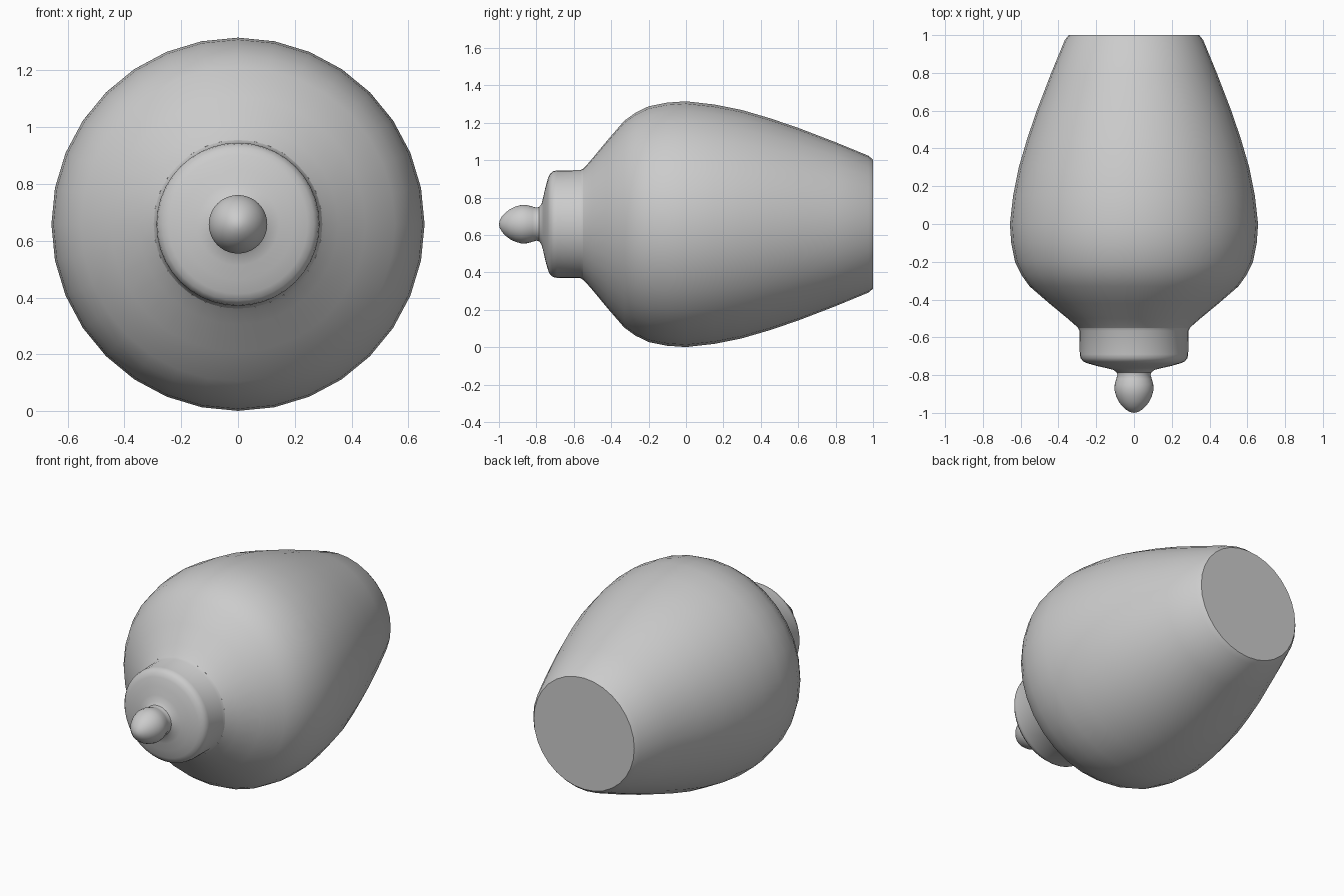
import bpy, bmesh, math

if "Cube" in bpy.data.objects:
    bpy.data.objects.remove(bpy.data.objects["Cube"])

CENTRE_Z = 0.658


def lathe(name, profile, sides):
    """Turn a list of (y, radius) points around the horizontal y axis."""
    bm = bmesh.new()
    rings = []
    for y, r in profile:
        if r == 0:
            rings.append([bm.verts.new((0, y, 0))])
            continue
        rings.append([bm.verts.new((r * math.sin(2 * math.pi * i / sides), y,
                                    r * math.cos(2 * math.pi * i / sides)))
                      for i in range(sides)])
    for a, b in zip(rings, rings[1:]):
        for i in range(sides):
            j = (i + 1) % sides
            if len(a) == 1:
                bm.faces.new((a[0], b[j], b[i]))
            elif len(b) == 1:
                bm.faces.new((a[i], a[j], b[0]))
            else:
                bm.faces.new((a[i], a[j], b[j], b[i]))
    bmesh.ops.recalc_face_normals(bm, faces=bm.faces)
    # Shells are open where they join; the first face must look outward
    bm.faces.ensure_lookup_table()
    f = max(bm.faces, key=lambda f: f.calc_center_median().z)
    if f.normal.z < 0:
        bmesh.ops.reverse_faces(bm, faces=bm.faces)
    mesh = bpy.data.meshes.new(name)
    bm.to_mesh(mesh)
    bm.free()
    ob = bpy.data.objects.new(name, mesh)
    ob.location.z = CENTRE_Z
    bpy.context.collection.objects.link(ob)
    bpy.ops.object.select_all(action='DESELECT')
    ob.select_set(True)
    bpy.context.view_layer.objects.active = ob
    bpy.ops.object.shade_smooth_by_angle(angle=math.radians(35))
    return ob


# Jar body: flat base at the back, swelling to the shoulder
lathe("jar_body", [(1.0, 0), (1.0, 0.345), (0.975, 0.366), (0.8, 0.438),
                   (0.6, 0.515), (0.45, 0.566), (0.3, 0.61), (0.15, 0.64),
                   (0.0, 0.657), (-0.1, 0.65), (-0.2, 0.63), (-0.27, 0.596),
                   (-0.33, 0.553), (-0.42, 0.449), (-0.5, 0.352),
                   (-0.535, 0.312), (-0.55, 0.297)], 32)

# Lid: short drum with a rounded front edge
lathe("lid", [(-0.55, 0.297), (-0.565, 0.289), (-0.69, 0.287),
              (-0.71, 0.283), (-0.728, 0.268), (-0.738, 0.245),
              (-0.752, 0.195), (-0.763, 0.145), (-0.772, 0.11),
              (-0.785, 0.092)], 40)

# Knob: egg-shaped finial on a narrow neck
lathe("lid_knob", [(-0.785, 0.092), (-0.80, 0.088), (-0.82, 0.094),
                   (-0.85, 0.102), (-0.88, 0.103), (-0.91, 0.095),
                   (-0.94, 0.081), (-0.965, 0.062), (-0.985, 0.04),
                   (-0.996, 0.019), (-1.0, 0)], 40)
